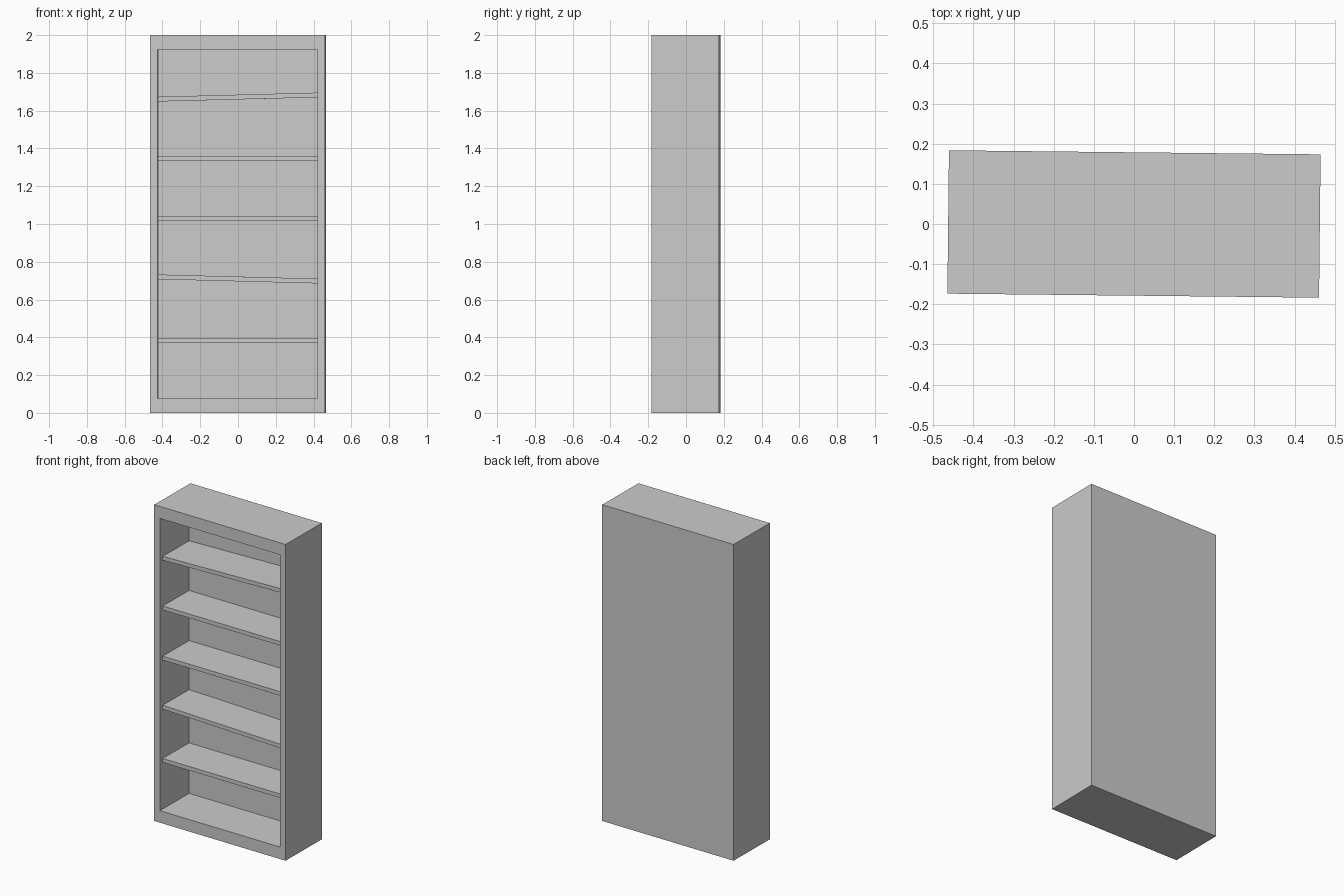
import bpy, bmesh, math
from mathutils import Vector

if "Cube" in bpy.data.objects:
    bpy.data.objects.remove(bpy.data.objects["Cube"])

W, D, H = 0.926, 0.357, 2.0          # outer size
SIDE, RAIL = 0.040, 0.076            # frame widths: sides, top and bottom
CAVITY = 0.288                       # inner depth
YAW = math.radians(-0.62)            # the whole case is turned slightly


def box(bm, size, centre):
    verts = bmesh.ops.create_cube(bm, size=1)["verts"]
    for v in verts:
        v.co = Vector(a * b for a, b in zip(v.co, size)) + Vector(centre)
    return verts


def finish(bm, name):
    bmesh.ops.recalc_face_normals(bm, faces=bm.faces)
    mesh = bpy.data.meshes.new(name)
    bm.to_mesh(mesh)
    bm.free()
    obj = bpy.data.objects.new(name, mesh)
    obj.rotation_euler.z = YAW
    bpy.context.collection.objects.link(obj)
    return obj


# Case: solid box with an inset front pushed inwards to form the cavity
bm = bmesh.new()
box(bm, (W, D, H), (0, 0, H / 2))
bm.normal_update()
front = min(bm.faces, key=lambda f: f.calc_center_median().y)
bmesh.ops.inset_individual(bm, faces=[front], thickness=0.03)
for v in front.verts:
    v.co.x = math.copysign(W / 2 - SIDE, v.co.x)
    v.co.z = H - RAIL if v.co.z > H / 2 else RAIL
inner = bmesh.ops.extrude_discrete_faces(bm, faces=[front])["faces"][0]
for v in inner.verts:
    v.co.y += CAVITY
finish(bm, "bookcase_case")

# Shelves: slightly recessed boards, two of them sagging to one side
RECESS, THICK = 0.028, 0.025
shelves = [(0.383, 0), (0.709, -0.026), (1.030, 0), (1.347, 0), (1.672, 0.026)]
for i, (z, slope) in enumerate(shelves, 1):
    bm = bmesh.new()
    depth = CAVITY - RECESS
    y = -D / 2 + RECESS + depth / 2
    for v in box(bm, (W - 2 * SIDE, depth, THICK), (0, y, z)):
        v.co.z += v.co.x * slope
    finish(bm, f"shelf_{i}")
